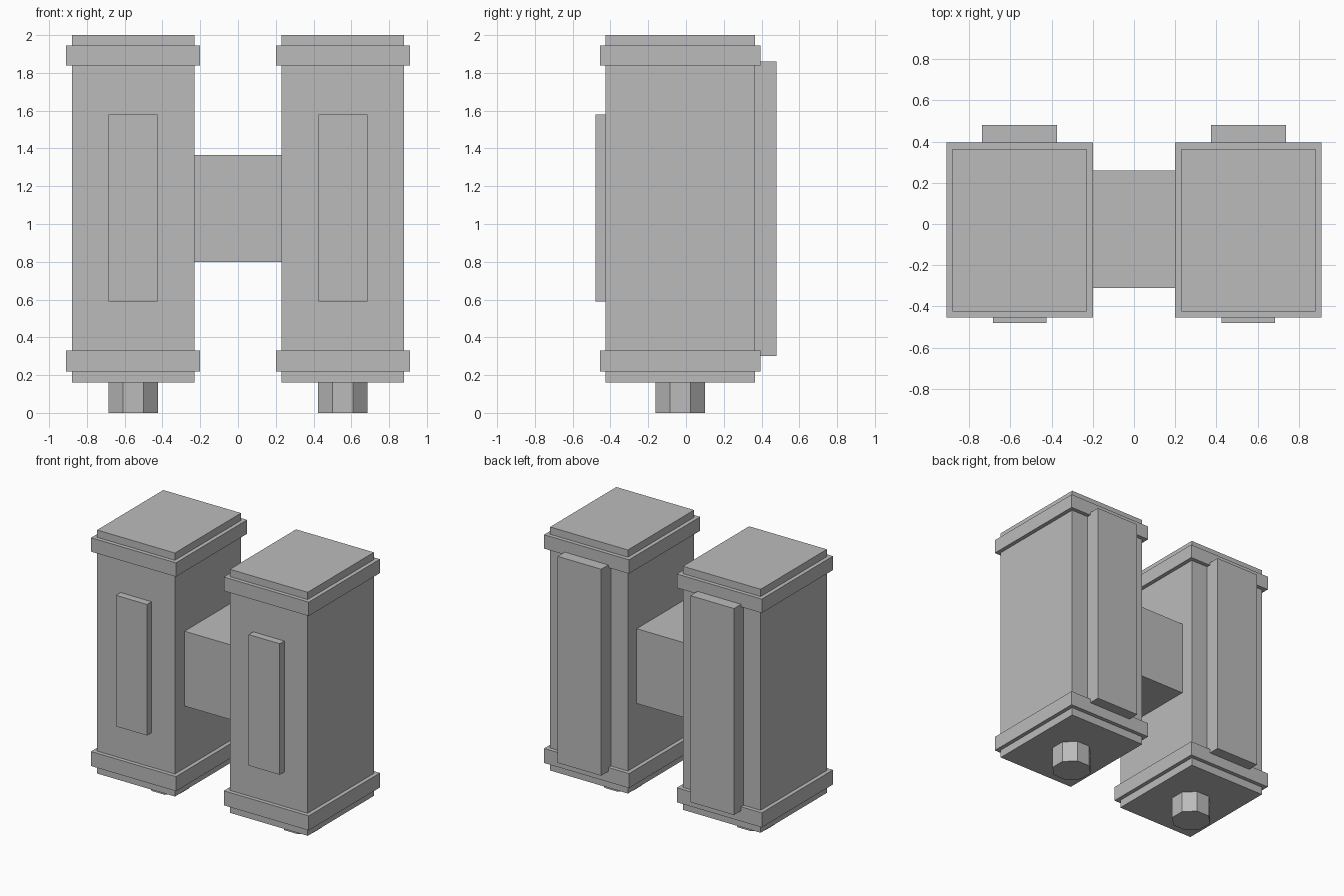
import bpy, math

if "Cube" in bpy.data.objects:
    bpy.data.objects.remove(bpy.data.objects["Cube"])

grey = bpy.data.materials.new("plain grey")
grey.diffuse_color = (0.5, 0.5, 0.5, 1)
grey.use_nodes = True
grey.node_tree.nodes["Principled BSDF"].inputs["Base Color"].default_value = grey.diffuse_color


def box(name, lo, hi):
    """Axis-aligned box between two corners."""
    bpy.ops.mesh.primitive_cube_add(size=1)
    ob = bpy.context.object
    ob.name = name
    for v in ob.data.vertices:
        v.co = [lo[i] if v.co[i] < 0 else hi[i] for i in range(3)]
    ob.data.materials.append(grey)
    return ob


def centred(name, x, half, y0, y1, z0, z1):
    return box(name, (x - half, y0, z0), (x + half, y1, z1))


for side, x in (("left", -0.555), ("right", 0.555)):
    # Tall main housing with a collar near each end
    centred(side + "_housing", x, 0.325, -0.425, 0.365, 0.16, 2.0)
    centred(side + "_lower_collar", x, 0.355, -0.455, 0.395, 0.22, 0.33)
    centred(side + "_upper_collar", x, 0.355, -0.455, 0.395, 1.84, 1.945)
    # Raised panels on the front and back
    centred(side + "_front_panel", x, 0.13, -0.48, -0.425, 0.59, 1.58)
    centred(side + "_back_panel", x, 0.182, 0.365, 0.48, 0.30, 1.86)
    # Eight-sided nozzle underneath, flats facing the axes
    bpy.ops.mesh.primitive_cylinder_add(
        vertices=8, radius=0.131 / math.cos(math.pi / 8), depth=0.16,
        location=(x, -0.03, 0.08), rotation=(0, 0, math.pi / 8))
    nozzle = bpy.context.object
    nozzle.name = side + "_nozzle"
    nozzle.data.materials.append(grey)

# Block joining the two housings
box("connector", (-0.23, -0.31, 0.80), (0.23, 0.26, 1.365))
